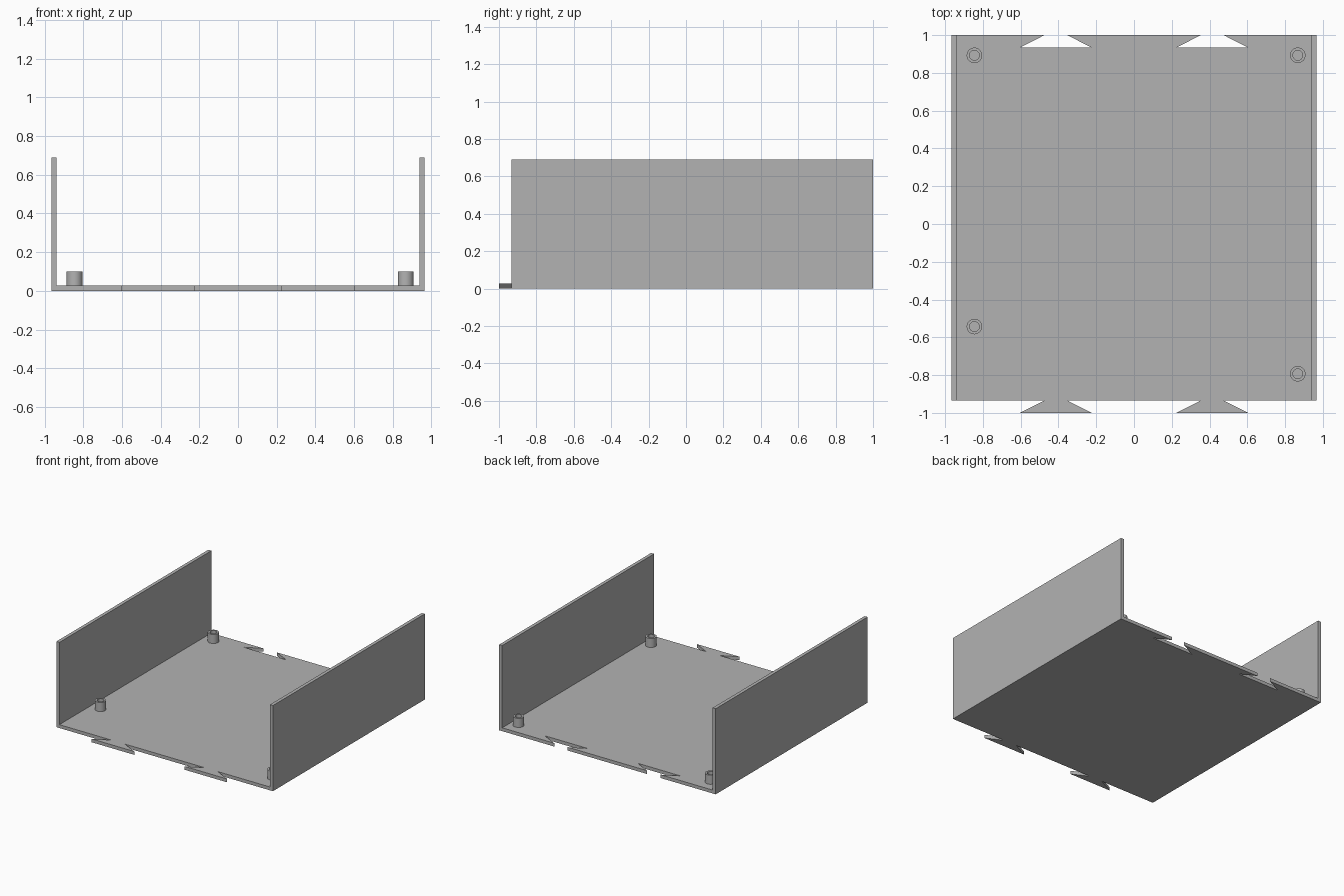
import bpy, bmesh, math

cube = bpy.data.objects.get("Cube")
if cube:
    bpy.data.objects.remove(cube)

HALF_W, FRONT, BACK = 0.965, -0.934, 1.0
HEIGHT, THICK, TAIL = 0.69, 0.027, 0.066
TAIL_X, NECK, FLARE = (-0.414, 0.414), 0.06, 0.19

grey = bpy.data.materials.new("plain grey")
grey.use_nodes = True
colour = (0.45, 0.45, 0.45, 1)
grey.diffuse_color = colour
grey.node_tree.nodes["Principled BSDF"].inputs["Base Color"].default_value = colour


def finish(name, bm):
    bmesh.ops.recalc_face_normals(bm, faces=bm.faces)
    mesh = bpy.data.meshes.new(name)
    bm.to_mesh(mesh)
    bm.free()
    mesh.materials.append(grey)
    obj = bpy.data.objects.new(name, mesh)
    bpy.context.collection.objects.link(obj)
    return obj


def prism(name, outline, bottom, top):
    """Extrude a flat outline upwards."""
    bm = bmesh.new()
    face = bm.faces.new([bm.verts.new((x, y, bottom)) for x, y in outline])
    new = bmesh.ops.extrude_face_region(bm, geom=[face])["geom"]
    verts = [v for v in new if isinstance(v, bmesh.types.BMVert)]
    bmesh.ops.translate(bm, verts=verts, vec=(0, 0, top - bottom))
    return finish(name, bm)


def dovetails(y):
    """Edge points, left to right, of the dovetails reaching forward from y."""
    return [p for c in TAIL_X for p in (
        (c - NECK, y), (c - FLARE, y - TAIL), (c + FLARE, y - TAIL), (c + NECK, y))]


# Floor with dovetail tongues in front and matching sockets behind
outline = [(-HALF_W, FRONT), *dovetails(FRONT), (HALF_W, FRONT),
           (HALF_W, BACK), *reversed(dovetails(BACK)), (-HALF_W, BACK)]
prism("floor_plate", outline, 0, THICK)

# Side walls
for name, side in (("right_wall", -1), ("left_wall", 1)):
    outer, inner = side * HALF_W, side * (HALF_W - THICK)
    prism(name, [(outer, FRONT), (inner, FRONT), (inner, BACK), (outer, BACK)],
          THICK, HEIGHT)


# Hollow screw posts, lathed from a ring section
def post(name, x, y, outer=0.041, inner=0.026, top=0.1):
    bm = bmesh.new()
    section = [(outer, THICK), (outer, top), (inner, top), (inner, THICK)]
    verts = [bm.verts.new((r, 0, z)) for r, z in section]
    edges = [bm.edges.new(pair) for pair in zip(verts, verts[1:])]
    bmesh.ops.spin(bm, geom=verts + edges, axis=(0, 0, 1), cent=(0, 0, 0),
                   angle=math.tau, steps=32, use_merge=True)
    bmesh.ops.remove_doubles(bm, verts=bm.verts, dist=1e-4)
    obj = finish(name, bm)
    obj.location = (x, y, 0)
    bpy.ops.object.select_all(action="DESELECT")
    obj.select_set(True)
    bpy.context.view_layer.objects.active = obj
    bpy.ops.object.shade_smooth_by_angle(angle=math.radians(30))


for name, x, y in (("back_right_post", -0.845, 0.893), ("back_left_post", 0.867, 0.893),
                   ("front_right_post", -0.845, -0.543), ("front_left_post", 0.867, -0.793)):
    post(name, x, y)
